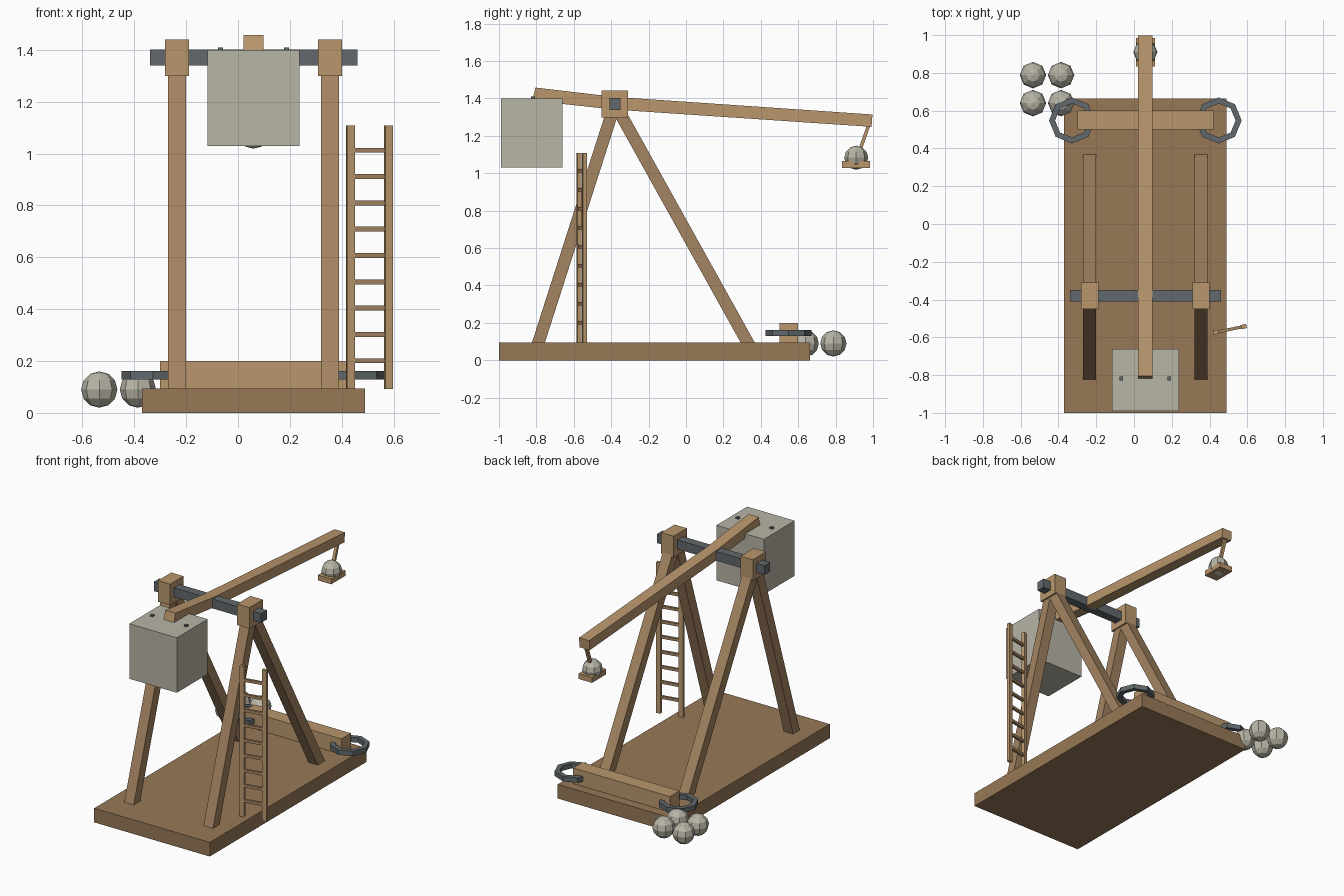
import bpy, bmesh
from math import radians, pi
from mathutils import Vector, Matrix

if "Cube" in bpy.data.objects:
    bpy.data.objects.remove(bpy.data.objects["Cube"])


def material(name, rgb):
    m = bpy.data.materials.new(name)
    m.diffuse_color = (*rgb, 1)
    m.use_nodes = True
    m.node_tree.nodes["Principled BSDF"].inputs["Base Color"].default_value = m.diffuse_color
    return m


BASE = material("dark_wood", (0.31, 0.19, 0.095))
LEG = material("mid_wood", (0.37, 0.23, 0.12))
WOOD = material("light_wood", (0.49, 0.31, 0.155))
IRON = material("iron", (0.12, 0.14, 0.15))
STONE = material("stone", (0.48, 0.46, 0.38))
CX = 0.06          # centre line of the machine
AXLE = Vector((CX, -0.38, 1.37))


def finish(name, bm, mat):
    bmesh.ops.recalc_face_normals(bm, faces=bm.faces)
    me = bpy.data.meshes.new(name)
    bm.to_mesh(me)
    bm.free()
    me.materials.append(mat)
    ob = bpy.data.objects.new(name, me)
    bpy.context.collection.objects.link(ob)
    return ob


def block(name, loc, size, mat, rot=None):
    m = Matrix.Translation(loc) @ (rot or Matrix()) @ Matrix.Diagonal((*size, 1))
    bm = bmesh.new()
    bmesh.ops.create_cube(bm, size=1, matrix=m)
    return finish(name, bm, mat)


def strut(name, a, b, width, depth, mat):
    """Beam between two points lying in a plane of constant x."""
    a, b = Vector(a), Vector(b)
    d = (b - a).normalized()
    x = Vector((1, 0, 0))
    rot = Matrix((x, d.cross(x), d)).transposed().to_4x4()
    return block(name, (a + b) / 2, (width, depth, (b - a).length), mat, rot)


def ball(name, loc, r):
    bm = bmesh.new()
    bmesh.ops.create_uvsphere(bm, u_segments=8, v_segments=6, radius=r,
                              matrix=Matrix.Translation(loc))
    return finish(name, bm, STONE)


def ring(name, loc, r_out, r_in, height):
    """Octagonal ring with a square section."""
    bm = bmesh.new()
    h = height / 2
    prof = [bm.verts.new(p) for p in ((r_out, 0, -h), (r_out, 0, h), (r_in, 0, h), (r_in, 0, -h))]
    edges = [bm.edges.new((prof[i], prof[(i + 1) % 4])) for i in range(4)]
    bmesh.ops.spin(bm, geom=edges, cent=(0, 0, 0), axis=(0, 0, 1), angle=2 * pi, steps=8)
    bmesh.ops.remove_doubles(bm, verts=bm.verts, dist=0.001)
    bmesh.ops.translate(bm, verts=bm.verts, vec=loc)
    return finish(name, bm, IRON)


# base and rear cross beam
block("base", (CX, -0.168, 0.0475), (0.86, 1.664, 0.095), BASE)
block("rear_beam", (CX, 0.55, 0.145), (0.72, 0.10, 0.11), WOOD)

# A-frames, axle blocks and iron rings on both sides
for side, s in (("left", -1), ("right", 1)):
    x = CX + s * 0.295
    strut(side + "_front_leg", (x, -0.80, 0.06), (x, AXLE.y, AXLE.z), 0.07, 0.066, LEG)
    strut(side + "_back_leg", (x, 0.349, 0.06), (x, AXLE.y, AXLE.z), 0.07, 0.066, LEG)
    block(side + "_axle_block", (x, AXLE.y, AXLE.z), (0.092, 0.142, 0.142), WOOD)
    ring(side + "_ring", (CX + s * 0.388, 0.548, 0.145), 0.122, 0.09, 0.033)
    block(side + "_weight_bolt", (CX + s * 0.127, -0.818, 1.395), (0.02, 0.02, 0.03), IRON)

block("axle", AXLE, (0.80, 0.06, 0.062), IRON)

# throwing arm, slightly bent at the axle
outline = [(-0.805, 1.458), (AXLE.y, 1.408), (0.997, 1.314),
           (0.992, 1.248), (AXLE.y, 1.340), (-0.822, 1.388)]
bm = bmesh.new()
for px in (CX - 0.038, CX + 0.038):
    v = [bm.verts.new((px, y, z)) for y, z in outline]
    bm.faces.new((v[0], v[1], v[4], v[5]))
    bm.faces.new((v[1], v[2], v[3], v[4]))
bmesh.ops.bridge_loops(bm, edges=[e for e in bm.edges if e.is_boundary])
finish("throwing_arm", bm, WOOD)

# counterweight
block("counterweight", (CX, -0.825, 1.215), (0.354, 0.328, 0.37), STONE)

# sling: rod, tray and loaded stone
strut("sling_rod", (CX, 0.925, 1.11), (CX, 0.985, 1.28), 0.02, 0.018, WOOD)
block("sling_tray", (CX, 0.91, 1.047), (0.10, 0.15, 0.036), WOOD)
ball("loaded_stone", (CX, 0.91, 1.083), 0.064)

# ladder, turned slightly about the vertical
turn = Matrix.Rotation(radians(11.5), 4, "Z")
centre = Vector((0.507, -0.558, 0))
for side, s in (("left", -1), ("right", 1)):
    block("ladder_%s_rail" % side, centre + turn @ Vector((s * 0.075, 0, 0.6)),
          (0.03, 0.022, 1.015), WOOD, turn)
for i in range(9):
    block("ladder_rung_%d" % (i + 1), centre + Vector((0, 0, 0.201 + i * 0.1015)),
          (0.14, 0.016, 0.019), LEG, turn)

# pile of spare stones
for i in range(4):
    ball("spare_stone_%d" % (i + 1),
         (-0.535 + 0.149 * (i % 2), 0.64 + 0.148 * (i // 2), 0.09), 0.07)
